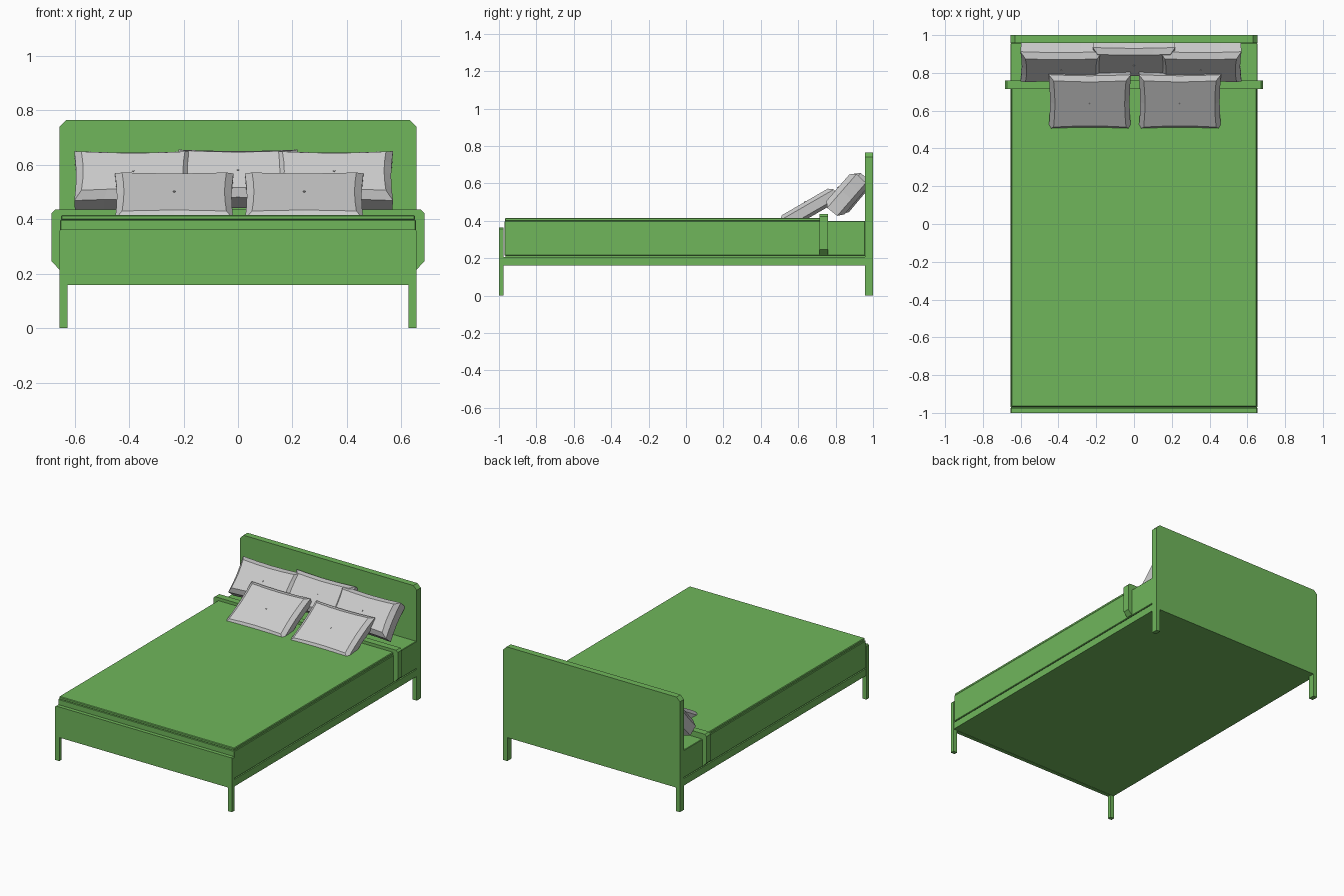
import bpy, bmesh, math
from mathutils import Vector, Matrix

if "Cube" in bpy.data.objects:
    bpy.data.objects.remove(bpy.data.objects["Cube"])


def material(name, rgb):
    m = bpy.data.materials.new(name)
    m.diffuse_color = (*rgb, 1)
    m.use_nodes = True
    m.node_tree.nodes["Principled BSDF"].inputs["Base Color"].default_value = m.diffuse_color
    return m


green = material("green_paint", (0.16, 0.47, 0.105))
grey = material("grey_fabric", (0.56, 0.56, 0.56))


def finish(name, bm, mat):
    bmesh.ops.recalc_face_normals(bm, faces=bm.faces)
    me = bpy.data.meshes.new(name)
    bm.to_mesh(me)
    bm.free()
    ob = bpy.data.objects.new(name, me)
    bpy.context.collection.objects.link(ob)
    me.materials.append(mat)
    return ob


def box(name, x, y0, y1, z0, z1, bevel=0):
    bm = bmesh.new()
    bmesh.ops.create_cube(bm, size=1)
    for v in bm.verts:
        v.co = Vector((v.co.x * 2 * x, y0 + (v.co.y + .5) * (y1 - y0),
                       z0 + (v.co.z + .5) * (z1 - z0)))
    if bevel:
        bmesh.ops.bevel(bm, geom=bm.edges[:], offset=bevel, segments=1, affect='EDGES')
    return finish(name, bm, green)


def mirrored_profile(name, half, y0, y1):
    """Extrude a front profile, given as its right half, along y."""
    pts = half + [(-x, z) for x, z in reversed(half)]
    bm = bmesh.new()
    f = bm.faces.new([bm.verts.new((x, y0, z)) for x, z in pts])
    r = bmesh.ops.extrude_face_region(bm, geom=[f])
    bmesh.ops.translate(bm, vec=(0, y1 - y0, 0),
                        verts=[v for v in r['geom'] if isinstance(v, bmesh.types.BMVert)])
    return finish(name, bm, green)


def board(name, top, cham, y0, y1):
    mirrored_profile(name, [(.625, .158), (.625, 0), (.655, 0), (.655, top - cham),
                            (.655 - cham, top)], y0, y1)


# headboard and footboard, each with its two legs
board("headboard", .765, .025, .957, 1.0)
board("footboard", .363, .006, -1.0, -.975)

# frame, mattress and cover
box("bed_frame", .652, -.976, .958, .16, .207)
box("mattress_base", .64, -.965, .958, .206, .218)
box("mattress", .653, -.971, .958, .213, .398, .003)
box("cover", .650, -.968, .72, .396, .415, .004)

# folded band wrapping over the mattress
mirrored_profile("folded_band", [(.645, .39), (.645, .216), (.656, .216), (.684, .245),
                                 (.684, .423), (.672, .435)], .715, .760)


def pillow(name, loc, tilt, w, h, t, waist=.007):
    """Puffed cushion of stacked rectangular rings with slightly pinched sides."""
    bm = bmesh.new()
    n = 4

    def ring(inset, z):
        a, b = w / 2 - inset, h / 2 - inset
        cs = [(-a, -b), (a, -b), (a, b), (-a, b)]
        out = []
        for i in range(4):
            p, q = Vector(cs[i]), Vector(cs[(i + 1) % 4])
            inward = -((p + q) / 2).normalized()
            for k in range(n):
                s = k / n
                c = p.lerp(q, s) + inward * waist * math.sin(math.pi * s)
                out.append(bm.verts.new((c.x, c.y, z)))
        return out

    rings = [ring(.034, -t / 2), ring(.003, -t * .3), ring(0, t * .27), ring(.026, t / 2)]
    m = 4 * n
    for lo, hi in zip(rings, rings[1:]):
        for i in range(m):
            bm.faces.new((lo[i], lo[(i + 1) % m], hi[(i + 1) % m], hi[i]))
    for r, z in ((rings[0], -t / 2), (rings[-1], t / 2)):
        c = bm.verts.new((0, 0, z))
        for i in range(m):
            bm.faces.new((r[i], r[(i + 1) % m], c))
    # centre button
    bmesh.ops.create_cone(bm, cap_ends=True, segments=8, radius1=.005, radius2=.004,
                          depth=.006, matrix=Matrix.Translation((0, 0, t / 2)))
    ob = finish(name, bm, grey)
    ob.location = loc
    ob.rotation_euler = (math.radians(tilt), 0, 0)


# two front pillows, three leaning on the headboard
for side, x in (("left", -.234), ("right", .243)):
    pillow("front_pillow_" + side, (x, .657, .464), 30, .435, .335, .085)
for side, x in (("left", -.385), ("right", .353)):
    pillow("back_pillow_" + side, (x, .858, .538), 49, .432, .24, .12)
pillow("back_pillow_middle", (0, .882, .546), 50, .437, .235, .112)
